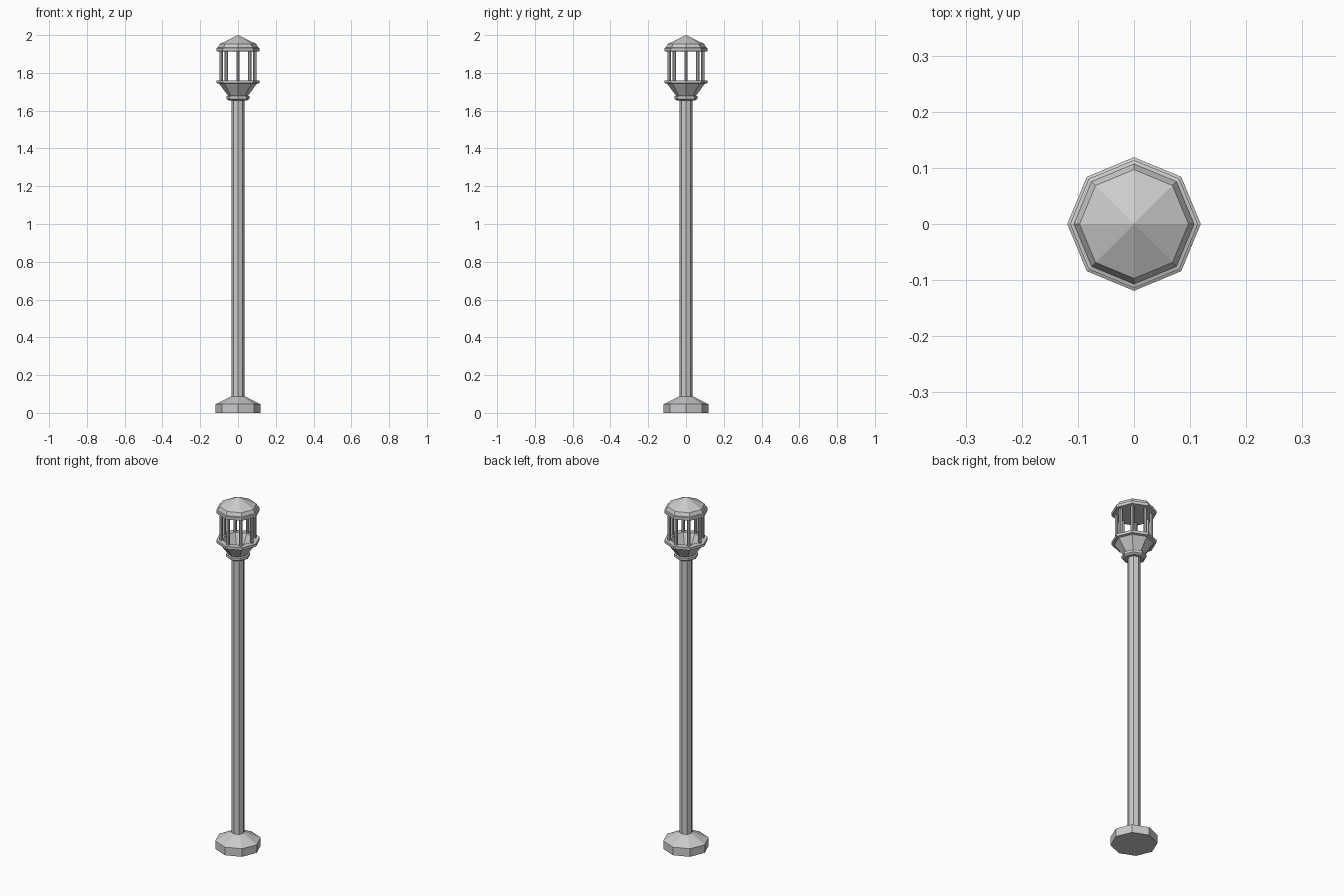
import bpy, bmesh
from math import cos, sin, tau

if "Cube" in bpy.data.objects:
    bpy.data.objects.remove(bpy.data.objects["Cube"], do_unlink=True)

GREY = (0.6, 0.6, 0.6, 1.0)
metal = bpy.data.materials.new("grey_metal")
metal.use_nodes = True
metal.diffuse_color = GREY
metal.node_tree.nodes["Principled BSDF"].inputs["Base Color"].default_value = GREY


def lathe(name, profile, sides=8, centre=(0, 0)):
    """Turn a (radius, height) profile, listed bottom to top, into a faceted solid."""
    bm = bmesh.new()
    rings = []
    for r, z in profile:
        count = sides if r > 0 else 1
        rings.append([bm.verts.new((centre[0] + r * cos(tau * i / sides),
                                    centre[1] + r * sin(tau * i / sides), z))
                      for i in range(count)])
    for low, high in zip(rings, rings[1:]):
        for i in range(sides):
            j = (i + 1) % sides
            if len(high) == 1:
                bm.faces.new((low[i], low[j], high[0]))
            else:
                bm.faces.new((low[i], low[j], high[j], high[i]))
    bm.faces.new(rings[0][::-1])
    if len(rings[-1]) > 1:
        bm.faces.new(rings[-1])
    bmesh.ops.recalc_face_normals(bm, faces=bm.faces)
    mesh = bpy.data.meshes.new(name)
    bm.to_mesh(mesh)
    bm.free()
    mesh.materials.append(metal)
    obj = bpy.data.objects.new(name, mesh)
    bpy.context.collection.objects.link(obj)
    return obj


# Foot and pole
lathe("base", [(0.119, 0), (0.119, 0.046), (0.034, 0.088)])
lathe("pole", [(0.034, 0.08), (0.034, 1.67)])

# Collar and hollow lantern bowl with its rim
lathe("collar", [(0.05, 1.655), (0.062, 1.663), (0.062, 1.677), (0.05, 1.68)])
lathe("lantern_bowl", [(0.052, 1.678), (0.1, 1.743), (0.114, 1.746), (0.114, 1.761),
                       (0.08, 1.761), (0.045, 1.7)])

# Eight slim bars at the lantern corners
for i in range(8):
    a = tau * i / 8
    lathe(f"lantern_bar_{i + 1}", [(0.009, 1.755), (0.009, 1.92)],
          centre=(0.088 * cos(a), 0.088 * sin(a)))

# Roof with a flat rim and a pointed cap
lathe("roof", [(0.1, 1.913), (0.114, 1.915), (0.114, 1.932), (0.107, 1.934),
               (0.097, 1.953), (0, 2.0)])
